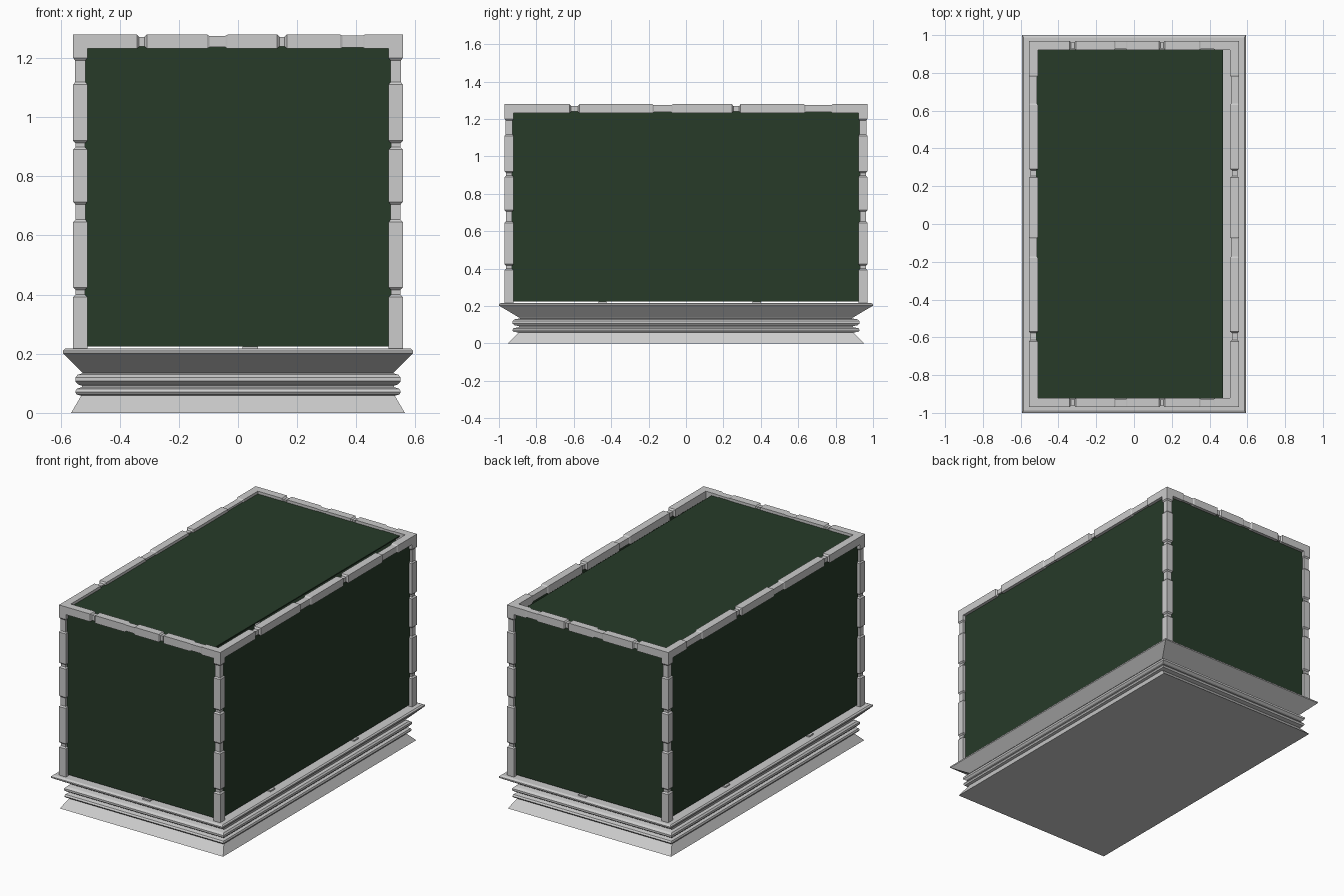
import bpy, bmesh
from mathutils import Vector

if "Cube" in bpy.data.objects:
    bpy.data.objects.remove(bpy.data.objects["Cube"])


def make_object(name, bm, mat=None):
    bmesh.ops.recalc_face_normals(bm, faces=bm.faces[:])
    me = bpy.data.meshes.new(name)
    bm.to_mesh(me)
    bm.free()
    ob = bpy.data.objects.new(name, me)
    bpy.context.collection.objects.link(ob)
    if mat:
        me.materials.append(mat)
    return ob


def loft(bm, rings):
    """Skin a list of four-point rings and cap both ends."""
    loops = [[bm.verts.new(p) for p in r] for r in rings]
    for a, b in zip(loops, loops[1:]):
        for i in range(4):
            j = (i + 1) % 4
            bm.faces.new((a[i], a[j], b[j], b[i]))
    bm.faces.new(loops[0])
    bm.faces.new(loops[-1])


CORNERS = ((-1, -1), (1, -1), (1, 1), (-1, 1))


def beam(name, axis, start, end, c1, c2, notches):
    """Square stone bar along an axis; notches = (from, to, depth)."""
    half, bevel = 0.024, 0.008
    stations = [(start, half)]
    for a, b, d in notches:
        stations += [(a, half), (a + bevel, half - d), (b - bevel, half - d), (b, half)]
    stations.append((end, half))
    u, v = [k for k in range(3) if k != axis]
    rings = []
    for t, h in stations:
        ring = []
        for i, j in CORNERS:
            p = Vector((0, 0, 0))
            p[axis], p[u], p[v] = t, c1 + i * h, c2 + j * h
            ring.append(p)
        rings.append(ring)
    bm = bmesh.new()
    loft(bm, rings)
    return make_object(name, bm)


def box(name, lo, hi, mat=None):
    bm = bmesh.new()
    loft(bm, [[((lo, hi)[i > 0][0], (lo, hi)[j > 0][1], z) for i, j in CORNERS]
              for z in (lo[2], hi[2])])
    return make_object(name, bm, mat)


# Moulded plinth: profile of half width against height, stretched in y
profile = [(0.564, 0), (0.530, 0.058), (0.546, 0.062), (0.550, 0.071), (0.546, 0.081),
           (0.528, 0.087), (0.528, 0.092), (0.542, 0.097), (0.550, 0.107), (0.550, 0.119),
           (0.542, 0.129), (0.525, 0.134), (0.530, 0.140), (0.592, 0.202), (0.592, 0.210),
           (0.584, 0.217)]
bm = bmesh.new()
loft(bm, [[(i * w, j * w * 1.689, z) for i, j in CORNERS] for w, z in profile])
make_object("plinth", bm)

# Corner posts and top rails with worn notches
PX, PY, TOP = 0.533, 0.946, 1.255
post_cuts = [(0.392, 0.424, 0.008), (0.645, 0.713, 0.007), (0.89, 0.92, 0.008), (1.11, 1.20, 0.006)]
short_cuts = [(-0.342, -0.308, 0.008), (-0.105, -0.035, 0.005), (0.132, 0.165, 0.008), (0.345, 0.43, 0.004)]
long_cuts = [(-0.622, -0.57, 0.010), (-0.18, -0.07, 0.005), (0.245, 0.292, 0.010), (0.63, 0.785, 0.005)]
for sx, side in ((-1, "left"), (1, "right")):
    beam(f"top_rail_{side}", 1, -PY - 0.024, PY + 0.024, sx * PX, TOP, long_cuts)
    for sy, end in ((-1, "front"), (1, "back")):
        beam(f"post_{end}_{side}", 2, 0.21, TOP + 0.02, sx * PX, sy * PY, post_cuts)
for sy, end in ((-1, "front"), (1, "back")):
    beam(f"top_rail_{end}", 0, -PX - 0.024, PX + 0.024, sy * PY, TOP, short_cuts)

# Small spacers under the panels
for s in (-1, 1):
    box("spacer_end", (0.016, s * PY - 0.02, 0.21), (0.068, s * PY + 0.02, 0.225))
    for y in (-0.447, 0.378):
        box("spacer_side", (s * PX - 0.02, y - 0.022, 0.21), (s * PX + 0.02, y + 0.022, 0.225))

# Dark green glass panels
glass = bpy.data.materials.new("dark_green_glass")
glass.diffuse_color = (0.02, 0.043, 0.022, 1)
glass.use_nodes = True
glass.node_tree.nodes["Principled BSDF"].inputs["Base Color"].default_value = glass.diffuse_color
T = 0.004
for s, side, end in ((-1, "left", "front"), (1, "right", "back")):
    box(f"panel_{side}", (s * PX - T, -PY, 0.225), (s * PX + T, PY, 1.25), glass)
    box(f"panel_{end}", (-PX, s * PY - T, 0.225), (PX, s * PY + T, 1.25), glass)
box("panel_top", (-0.52, -0.925, 1.255), (0.47, 0.925, 1.262), glass)
